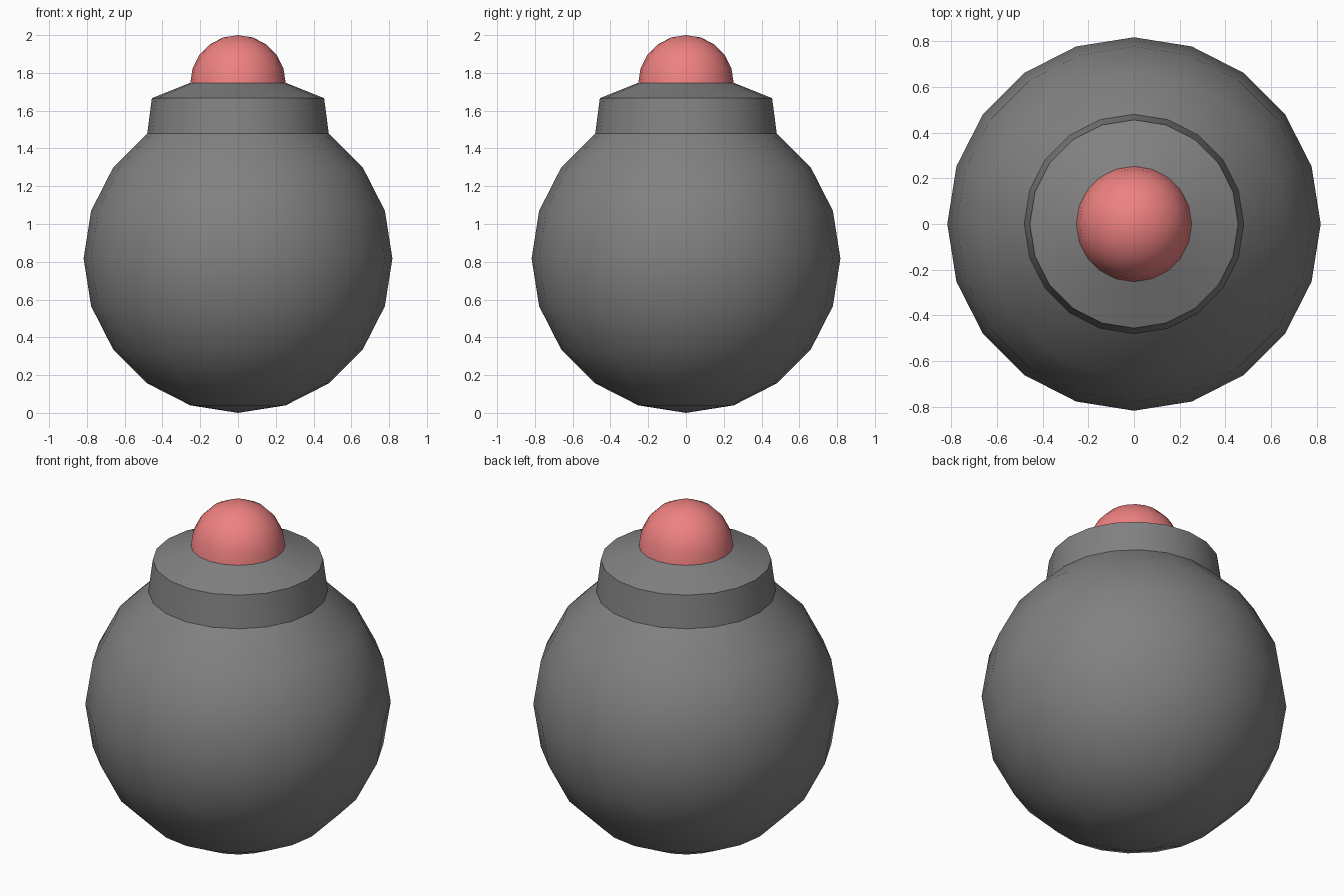
import bpy, bmesh
from math import sin, cos, radians

if "Cube" in bpy.data.objects:
    bpy.data.objects.remove(bpy.data.objects["Cube"])

SEGS = 20           # sides around the axis
STEP = 18           # degrees per sphere ring
R = 0.8175          # body radius
DOME_R, DOME_Z = 0.2525, 1.7475


def arc(radius, centre_z, start, end):
    """Sphere profile as (radius, height) from start to end latitude."""
    return [(radius * cos(radians(a)), centre_z + radius * sin(radians(a)))
            for a in range(start, end + 1, STEP)]


def lathe(name, profile, colour):
    """Turn a bottom-to-top profile around z; points on the axis become poles."""
    bm = bmesh.new()
    rings = []
    for r, z in profile:
        n = 1 if r < 1e-5 else SEGS
        rings.append([bm.verts.new((r * cos(radians(i * STEP)) if n > 1 else 0,
                                    r * sin(radians(i * STEP)) if n > 1 else 0, z))
                      for i in range(n)])
    for low, high in zip(rings, rings[1:]):
        for i in range(SEGS):
            j = (i + 1) % SEGS
            if len(low) == 1:
                bm.faces.new((low[0], high[j], high[i]))
            elif len(high) == 1:
                bm.faces.new((low[i], low[j], high[0]))
            else:
                bm.faces.new((low[i], low[j], high[j], high[i]))
    mesh = bpy.data.meshes.new(name)
    bm.to_mesh(mesh)
    bm.free()
    mat = bpy.data.materials.new(name + "_colour")
    mat.diffuse_color = (*colour, 1)
    mat.use_nodes = True
    mat.node_tree.nodes["Principled BSDF"].inputs["Base Color"].default_value = mat.diffuse_color
    mesh.materials.append(mat)
    obj = bpy.data.objects.new(name, mesh)
    bpy.context.collection.objects.link(obj)
    bpy.ops.object.select_all(action='DESELECT')
    obj.select_set(True)
    bpy.context.view_layer.objects.active = obj
    bpy.ops.object.shade_smooth_by_angle(angle=radians(30))
    return obj


# Round dark body, with the neck raised from its upper ring and a sloped shoulder
lathe("body", arc(R, R, -90, 54) + [(0.456, 1.666), (DOME_R, DOME_Z)],
      (0.22, 0.22, 0.22))

# Red button dome sitting on the shoulder
lathe("dome", arc(DOME_R, DOME_Z, 0, 90), (0.86, 0.22, 0.22))
